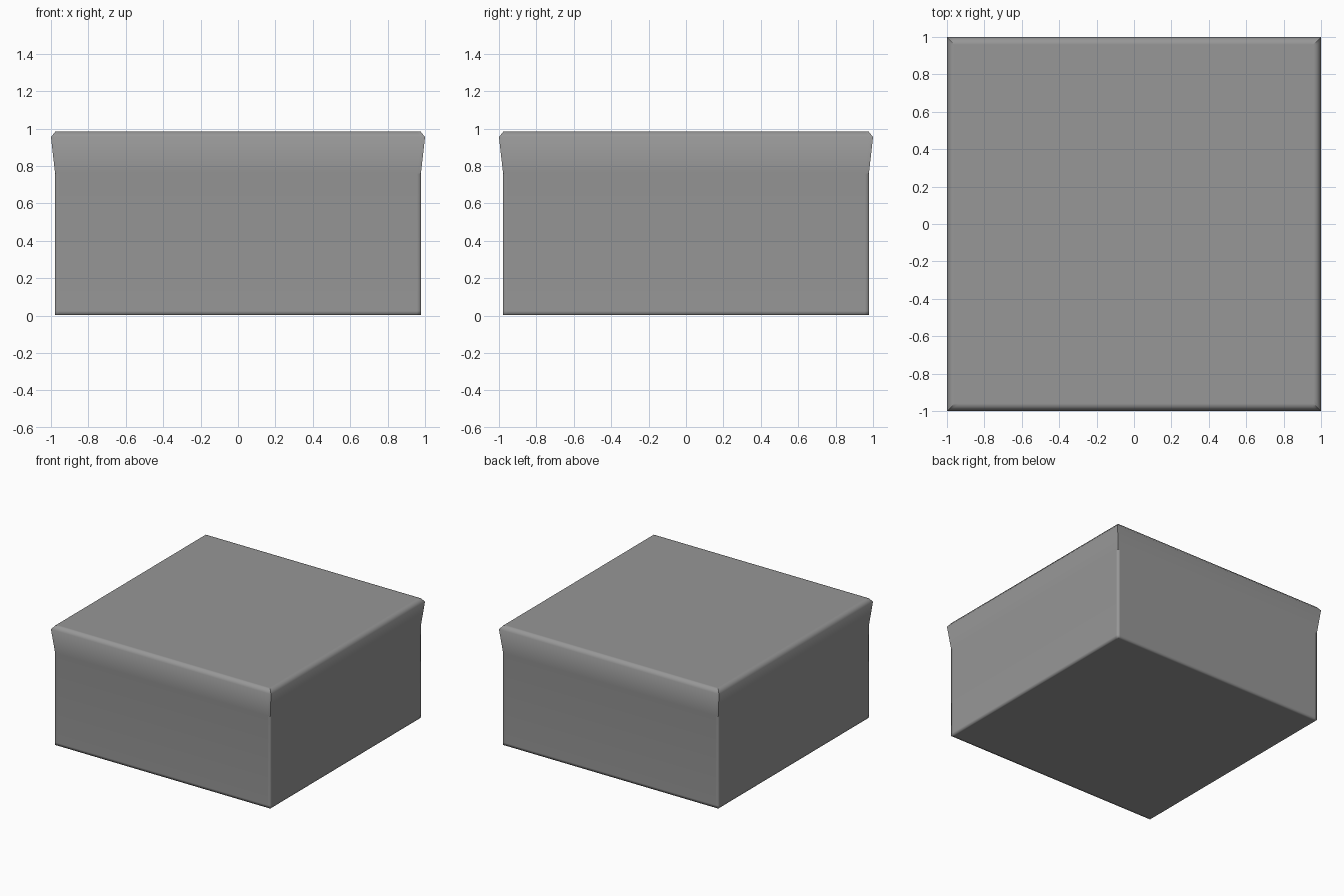
import bpy, bmesh

if "Cube" in bpy.data.objects:
    bpy.data.objects.remove(bpy.data.objects["Cube"])

S = 0.022   # width of the softly shaded edge strips
# Square rings from bottom to top: height, half width
RINGS = [
    (0.003, 0.978 - S),      # strip on the underside
    (0.003, 0.978),
    (0.003 + S, 0.978),
    (0.760, 0.978),          # end of straight walls
    (0.955, 1.000),          # flared rim
    (0.984, 0.977),          # chamfered top edge
    (0.984, 0.960),          # strip on the top
]
RIM = 3


def ring(bm, z, h):
    # Each side: corner, then a support point near each end
    k = h - S
    pts = []
    x, y = 1, 0
    for _ in range(4):
        for side in (-h, -k, k):
            pts.append((x * h - y * side, y * h + x * side))
        x, y = -y, x
    return [bm.verts.new((px, py, z)) for px, py in pts]


def loft(name, rings):
    bm = bmesh.new()
    loops = [ring(bm, *r) for r in rings]
    n = len(loops[0])
    for a, b in zip(loops, loops[1:]):
        for i in range(n):
            j = (i + 1) % n
            bm.faces.new((a[i], a[j], b[j], b[i]))
    bm.faces.new(loops[0][::-1])
    bm.faces.new(loops[-1])
    for f in bm.faces:
        f.smooth = True
    # Crisp mitred corners on the rim, soft corners on the walls
    for i in range(0, n, 3):
        for a, b in zip(loops[RIM:], loops[RIM + 1:]):
            bm.edges.get((a[i], b[i])).smooth = False
        for j in (i - 1, i + 1):
            bm.edges.get((loops[RIM][i], loops[RIM][j])).smooth = False
    bmesh.ops.recalc_face_normals(bm, faces=bm.faces)
    mesh = bpy.data.meshes.new(name)
    bm.to_mesh(mesh)
    bm.free()
    obj = bpy.data.objects.new(name, mesh)
    bpy.context.collection.objects.link(obj)
    return obj


# Solid block with flared rim
block = loft("flared_block", RINGS)

# Dark grey surface
grey = bpy.data.materials.new("dark_grey")
grey.diffuse_color = (0.31, 0.31, 0.31, 1)
grey.use_nodes = True
grey.node_tree.nodes["Principled BSDF"].inputs["Base Color"].default_value = grey.diffuse_color
block.data.materials.append(grey)
